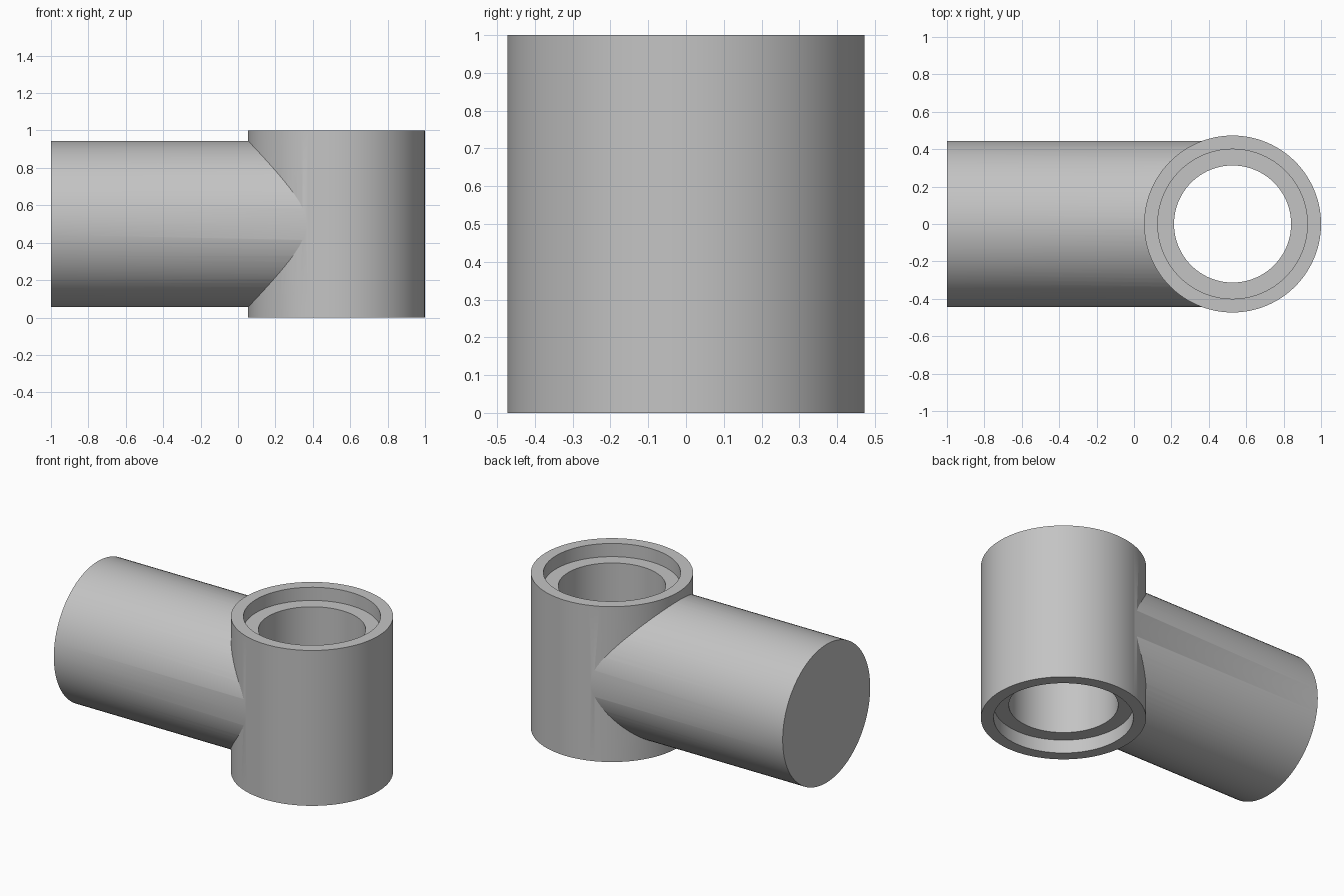
import bpy
from math import pi, radians

if "Cube" in bpy.data.objects:
    bpy.data.objects.remove(bpy.data.objects["Cube"])

grey = bpy.data.materials.new("plain grey")
grey.use_nodes = True
colour = (0.55, 0.55, 0.55, 1)
grey.diffuse_color = colour
grey.node_tree.nodes["Principled BSDF"].inputs["Base Color"].default_value = colour

AXIS_X, HEIGHT = 0.527, 1.0
STEP = 0.085  # depth of the seat at each end of the bore


def cylinder(name, radius, depth, location, rotation=(0, 0, 0)):
    bpy.ops.mesh.primitive_cylinder_add(vertices=96, radius=radius, depth=depth,
                                        location=location, rotation=rotation)
    obj = bpy.context.object
    obj.name = name
    obj.data.materials.append(grey)
    return obj


def boolean(target, tool, operation):
    mod = target.modifiers.new(operation.title(), "BOOLEAN")
    mod.operation = operation
    mod.solver = "EXACT"
    mod.object = tool
    bpy.context.view_layer.objects.active = target
    bpy.ops.object.modifier_apply(modifier=mod.name)
    bpy.data.objects.remove(tool)


# Upright sleeve joined to the solid horizontal arm
body = cylinder("tee_body", 0.473, HEIGHT, (AXIS_X, 0, HEIGHT / 2))
arm = cylinder("arm", 0.445, AXIS_X + 1, ((AXIS_X - 1) / 2, 0, HEIGHT / 2), (0, pi / 2, 0))
boolean(body, arm, "UNION")

# Through bore and a wider seat at both ends
boolean(body, cylinder("bore", 0.313, 2, (AXIS_X, 0, HEIGHT / 2)), "DIFFERENCE")
for z in (0, HEIGHT):
    boolean(body, cylinder("seat", 0.4, STEP * 2, (AXIS_X, 0, z)), "DIFFERENCE")

# Smooth walls with crisp rims
bpy.ops.object.select_all(action="DESELECT")
body.select_set(True)
bpy.context.view_layer.objects.active = body
bpy.ops.object.shade_smooth_by_angle(angle=radians(25))
